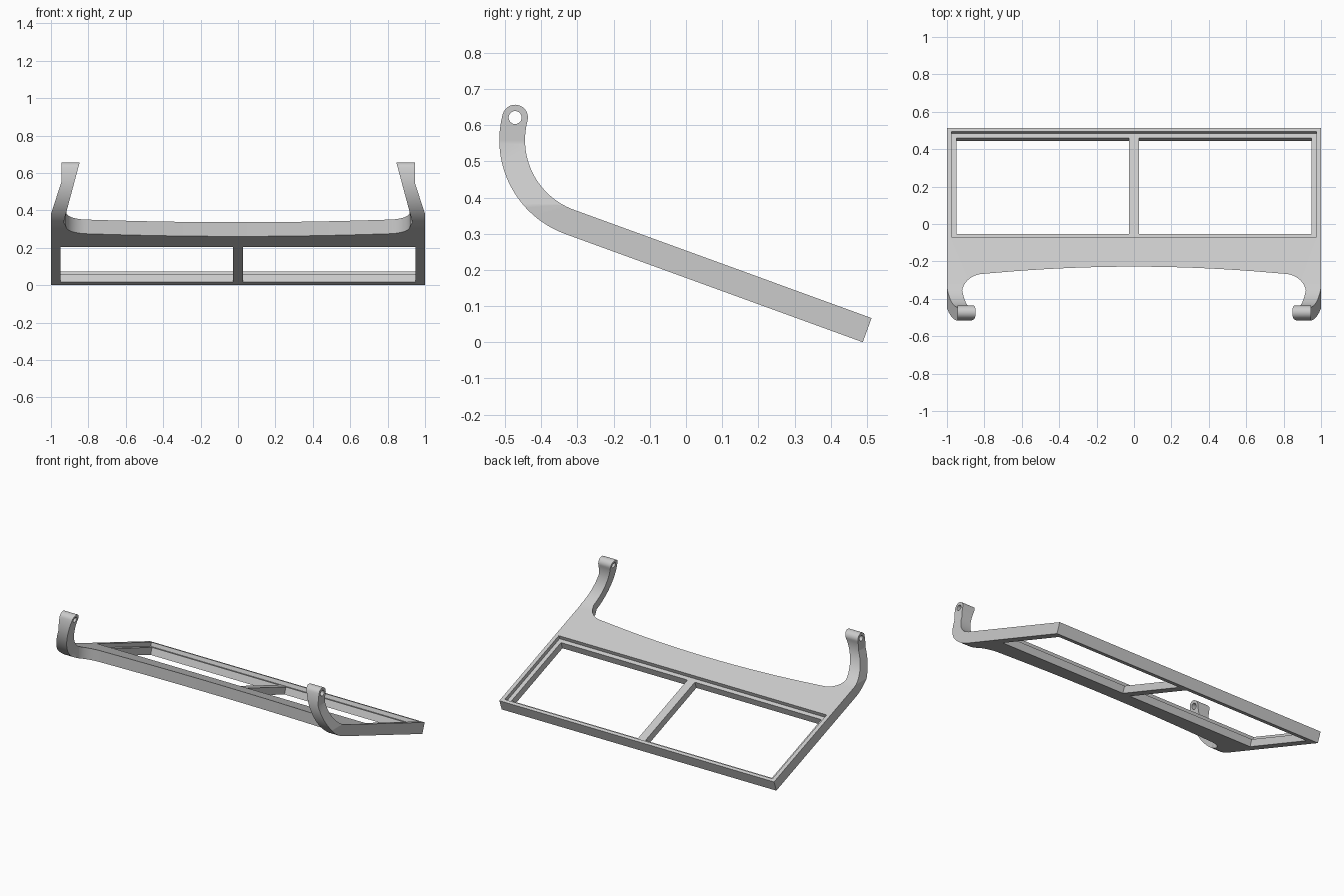
import bpy, bmesh
from math import sin, cos, radians
from mathutils import Vector

cube = bpy.data.objects.get("Cube")
if cube:
    bpy.data.objects.remove(cube, do_unlink=True)

mat = bpy.data.materials.new("light grey")
mat.use_nodes = True
GREY = (0.6, 0.6, 0.6, 1)
mat.diffuse_color = GREY
mat.node_tree.nodes["Principled BSDF"].inputs["Base Color"].default_value = GREY


def prism(name, points, sweep):
    """Closed solid made by sweeping a planar outline."""
    bm = bmesh.new()
    face = bm.faces.new([bm.verts.new(p) for p in points])
    new = bmesh.ops.extrude_face_region(bm, geom=[face])["geom"]
    bmesh.ops.translate(bm, vec=Vector(sweep),
                        verts=[g for g in new if isinstance(g, bmesh.types.BMVert)])
    bmesh.ops.recalc_face_normals(bm, faces=bm.faces)
    mesh = bpy.data.meshes.new(name)
    bm.to_mesh(mesh)
    bm.free()
    mesh.materials.append(mat)
    obj = bpy.data.objects.new(name, mesh)
    bpy.context.collection.objects.link(obj)
    return obj


def boolean(target, cutter, operation="DIFFERENCE"):
    mod = target.modifiers.new("cut", "BOOLEAN")
    mod.operation, mod.object, mod.solver = operation, cutter, "EXACT"
    bpy.context.view_layer.objects.active = target
    bpy.ops.object.modifier_apply(modifier=mod.name)
    bpy.data.objects.remove(cutter, do_unlink=True)


def arc(cy, cz, r, start, end, steps):
    return [(cy + r * cos(radians(start + (end - start) * i / steps)),
             cz + r * sin(radians(start + (end - start) * i / steps)))
            for i in range(steps + 1)]


# Slope frame: distance runs up the panel, depth runs into it
TILT, THICK = radians(20), 0.071
TOP_Y, TOP_Z = 0.513, 0.067
BEND_Y, BEND_Z, BEND_R = -0.24, 0.559, 0.205
MID_R = BEND_R + THICK / 2
EYE_ANGLE = 165


def slope(x, dist, depth):
    return (x, TOP_Y - dist * cos(TILT) - depth * sin(TILT),
            TOP_Z + dist * sin(TILT) - depth * cos(TILT))


def panel_cut(x0, x1, d0, d1, top, bottom):
    pts = [slope(x, d, top) for x, d in ((x0, d0), (x1, d0), (x1, d1), (x0, d1))]
    return prism("cutter", pts, Vector(slope(0, 0, bottom)) - Vector(slope(0, 0, top)))


# Side profile: sloping panel, upward bend and rounded eye end
eye_y = BEND_Y + MID_R * cos(radians(EYE_ANGLE))
eye_z = BEND_Z + MID_R * sin(radians(EYE_ANGLE))
profile = [slope(0, 0, 0)[1:], slope(0, 0, THICK)[1:]]
profile += arc(BEND_Y, BEND_Z, BEND_R + THICK, 250, EYE_ANGLE, 28)
profile += arc(eye_y, eye_z, THICK / 2, EYE_ANGLE, EYE_ANGLE - 180, 16)[1:-1]
profile += arc(BEND_Y, BEND_Z, BEND_R, EYE_ANGLE, 250, 28)
frame = prism("hinged_frame", [(-1, y, z) for y, z in profile], (2, 0, 0))

# Space between the arms: bowed front edge with rounded corners
edge = [(0.8 * i / 10, -0.228 - 0.06 * (0.8 * i / 10) ** 2) for i in range(10)]
edge += [(0.8 + 0.12 * cos(radians(a)), -0.37 + 0.104 * sin(radians(a)))
         for a in range(88, -1, -8)]
edge += [(0.94, -0.42), (0.95, -0.7)]
outline = [(-x, y, 0.1) for x, y in reversed(edge[1:])] + [(x, y, 0.1) for x, y in edge]
gap = prism("cutter", outline, (0, 0, 0.8))
# Arms lean inward toward their eyes
taper = [(-1.0, 0.085), (1.0, 0.085), (0.82, 0.755), (-0.82, 0.755)]
boolean(gap, prism("cutter", [(x, -0.8, z) for x, z in taper], (0, 0.8, 0)), "INTERSECT")
boolean(frame, gap)

# Tapered outer side of each arm
for s in (-1, 1):
    side = [(1.02, 0.318), (0.945, 0.55), (0.945, 0.8), (1.2, 0.8), (1.2, 0.318)]
    boolean(frame, prism("cutter", [(s * x, -0.8, z) for x, z in side], (0, 0.8, 0)))

# Pin hole through both eyes
boolean(frame, prism("cutter", [(-1.1, y, z) for y, z in
                                arc(eye_y, eye_z, 0.018, 0, 360, 24)[:-1]], (2.2, 0, 0)))

# Shallow recess and two window openings divided by a centre bar
boolean(frame, panel_cut(-0.975, 0.975, 0.021, 0.62, -0.05, 0.025))
for s in (-1, 1):
    boolean(frame, panel_cut(s * 0.027, s * 0.948, 0.047, 0.594, -0.03, 0.12))

# Smooth bends, sharp edges
bpy.ops.object.select_all(action="DESELECT")
frame.select_set(True)
bpy.context.view_layer.objects.active = frame
bpy.ops.object.shade_smooth_by_angle(angle=radians(25))
